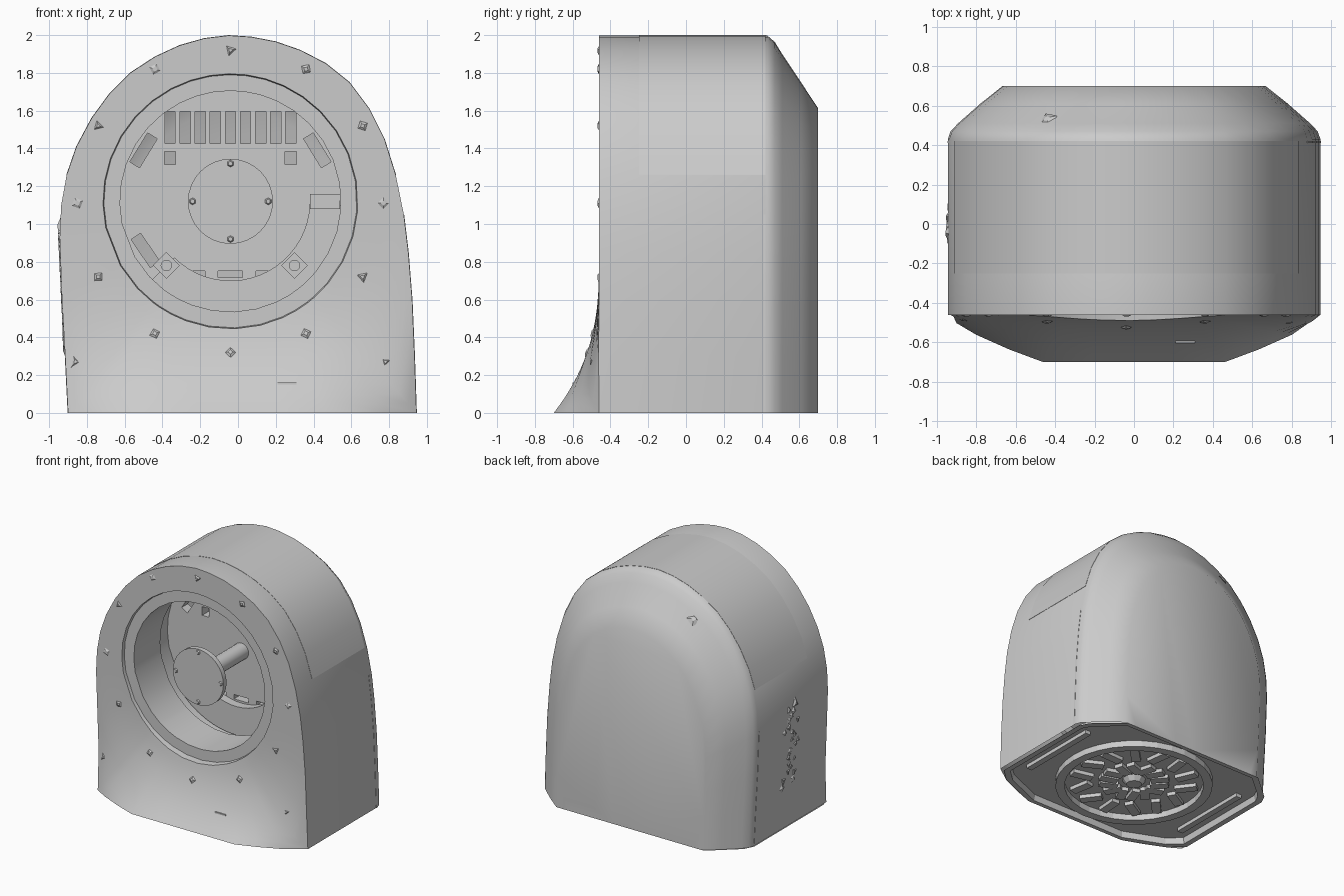
import bpy, bmesh, random
from math import sin, cos, pi, atan2, radians
from mathutils import Matrix, Vector

cube = bpy.data.objects.get("Cube")
if cube:
    bpy.data.objects.remove(cube)
random.seed(4)

grey = bpy.data.materials.new("housing grey")
grey.use_nodes = True
COLOUR = (0.6, 0.6, 0.6, 1)
grey.diffuse_color = COLOUR
grey.node_tree.nodes["Principled BSDF"].inputs["Base Color"].default_value = COLOUR

CX, CZ = -0.04, 1.12      # centre of the round opening
FRONT, PLATE = -0.46, 0.1  # depth of front face and inner plate


def finish(name, bm, smooth=0):
    bmesh.ops.recalc_face_normals(bm, faces=bm.faces)
    mesh = bpy.data.meshes.new(name)
    bm.to_mesh(mesh)
    bm.free()
    mesh.materials.append(grey)
    ob = bpy.data.objects.new(name, mesh)
    bpy.context.collection.objects.link(ob)
    if smooth:
        bpy.ops.object.select_all(action='DESELECT')
        ob.select_set(True)
        bpy.context.view_layer.objects.active = ob
        bpy.ops.object.shade_smooth_by_angle(angle=radians(smooth))
    return ob


def add_box(bm, centre, size, turn=0, axis='Y'):
    m = Matrix.Translation(centre) @ Matrix.Rotation(turn, 4, axis) @ Matrix.Diagonal((*size, 1))
    bmesh.ops.create_cube(bm, size=1, matrix=m)


def add_rod(bm, centre, r1, r2, depth, direction=(0, -1, 0), sides=32, spin=0):
    turn = Vector(direction).to_track_quat('Z', 'Y').to_matrix().to_4x4()
    m = Matrix.Translation(centre) @ turn @ Matrix.Rotation(spin, 4, 'Z')
    bmesh.ops.create_cone(bm, cap_ends=True, segments=sides, radius1=r1, radius2=r2, depth=depth, matrix=m)


def add_chip(bm, centre, direction):
    """Shallow angular stud lying almost flush with a surface."""
    r = random.uniform(.04, .055)
    add_rod(bm, centre, r, r * .3, .016, direction, random.choice((3, 4)), random.random() * 3)


def add_ring(bm, r_in, r_out, lo, hi, place, start=0, end=360, steps=32):
    """Square-section ring or arc; place maps (u, v, depth) to a point."""
    full = end - start == 360
    rows = []
    for i in range(steps if full else steps + 1):
        a = radians(start + (end - start) * i / steps)
        rows.append([bm.verts.new(place(r * cos(a), r * sin(a), d))
                     for r, d in ((r_in, lo), (r_out, lo), (r_out, hi), (r_in, hi))])
    for a, b in zip(rows, rows[1:] + rows[:1] if full else rows[1:]):
        for j in range(4):
            k = (j + 1) % 4
            bm.faces.new((a[j], a[k], b[k], b[j]))
    if not full:
        bm.faces.new(rows[0])
        bm.faces.new(rows[-1])


def facing(u, v, d):
    return (CX + u, d, CZ + v)


def upright(u, v, d):
    return (u, v, d)


# Arched outline, bottom right over the top to bottom left
ARCH = [(.945, 0), (.935, .3), (.922, .6), (.902, .85), (.878, 1.05), (.835, 1.26), (.775, 1.45),
        (.695, 1.61), (.59, 1.75), (.465, 1.85), (.33, 1.92), (.2, 1.965), (.07, 1.99),
        (-.05, 1.998), (-.18, 1.982), (-.31, 1.945), (-.44, 1.885), (-.57, 1.8), (-.68, 1.69),
        (-.775, 1.56), (-.855, 1.41), (-.907, 1.26), (-.936, 1.1), (-.944, .93), (-.932, .6), (-.915, .3),
        (-.9, 0)]
BASE = [(x, 0) for x in (-.8, -.63, -.46, -.23, 0, .23, .46, .63, .8)]
OUTLINE = ARCH + BASE


def front_y(x, z):
    """Front face, flaring forward into a skirt near the base."""
    width = min(1, max(0, (.94 - abs(x)) / .48)) ** .7
    return FRONT - .24 * max(0, 1 - z / .8) ** 2.6 * width


def circle_loop(r, y):
    angles = [atan2(z - CZ, x - CX) for x, z in OUTLINE]
    return [(CX + r * cos(a), y, CZ + r * sin(a)) for a in angles]


# Housing: loops from the inner cavity, out through the stepped rim,
# across the front and round to the back
loops = [circle_loop(r, y) for r, y in
         ((.66, PLATE), (.66, -.1), (.585, -.1), (.585, -.435), (.67, -.435))]
rim = circle_loop(.675, FRONT)
for i in range(13):
    t = i / 12
    row = []
    for (x, z), p in zip(OUTLINE, rim):
        px, pz = p[0] + (x - p[0]) * t, p[2] + (z - p[2]) * t
        row.append((px, front_y(px, pz), pz))
    loops.append(row)
for y, sx, sz in ((.43, 1, 1), (.47, .985, .983), (.51, .945, .95), (.61, .825, .875), (.7, .705, .807)):
    loops.append([(x * sx, y, z * sz) for x, z in OUTLINE])
bm = bmesh.new()
rows = [[bm.verts.new(p) for p in loop] for loop in loops]
for a, b in zip(rows, rows[1:]):
    for j in range(len(OUTLINE)):
        k = (j + 1) % len(OUTLINE)
        if any(v.co.z > .001 for v in (a[j], a[k], b[j], b[k])):
            bm.faces.new((a[j], a[k], b[k], b[j]))
bm.faces.new(rows[-1])
finish("housing", bm, 44)

# Base with a lip and a recessed floor
half = [(.46, -.7), (.8, -.56), (.91, FRONT), (.91, .43), (.87, .51), (.65, .7)]
foot = half + [(-x, y) for x, y in half[::-1]]
bm = bmesh.new()
rows = [[bm.verts.new((x * s, y * s, z)) for x, y in foot] for s, z in ((1, 0), (.95, 0), (.94, .05))]
for a, b in zip(rows, rows[1:]):
    for j in range(len(foot)):
        k = (j + 1) % len(foot)
        bm.faces.new((a[j], a[k], b[k], b[j]))
bm.faces.new(rows[-1])
finish("base_floor", bm)

# Foot ring, vent fins, centre boss and rails underneath
bm = bmesh.new()
add_ring(bm, .53, .6, 0, .05, upright)
finish("foot_ring", bm)
bm = bmesh.new()
for i in range(14):
    a = 2 * pi * i / 14
    for r, length in ((.2, .14), (.41, .17)):
        add_box(bm, (r * cos(a), r * sin(a), .035), (length, .07, .03), a + random.uniform(-.6, .6), 'Z')
finish("base_fins", bm)
bm = bmesh.new()
add_rod(bm, (0, 0, .03), .09, .06, .04, (0, 0, -1), 10)
finish("base_boss", bm)
bm = bmesh.new()
for side in (-1, 1):
    add_box(bm, (side * .75, 0, .035), (.05, .7, .03))
finish("base_rails", bm)


# Thin panels following the sides
def side_panel(name, points, y0, y1):
    bm = bmesh.new()
    rows = []
    for x, z in points:
        n = Vector((x, 0, max(0, z - 1))).normalized() * .002
        rows.append([bm.verts.new((x + n.x * s, y, z + n.z * s)) for y, s in ((y0, 0), (y0, 1), (y1, 1), (y1, 0))])
    for a, b in zip(rows, rows[1:]):
        for j in range(3):
            bm.faces.new((a[j], a[j + 1], b[j + 1], b[j]))
    for end in (rows[0], rows[-1]):
        bm.faces.new(end)
    finish(name, bm, 30)


side_panel("top_cover", [p for p in ARCH if p[1] >= 1.26], -.25, .42)
side_panel("left_seam", [p for p in ARCH[:9] if p[1] < 1.1], .41, .42)
side_panel("right_seam", [p for p in ARCH[-9:] if p[1] < 1.1], .41, .42)

# Inner plate with slots cut through
bm = bmesh.new()
add_rod(bm, (CX, PLATE + .04, CZ), .67, .67, .08, sides=48)
plate = finish("inner_plate", bm)
bm = bmesh.new()
for i in range(9):
    add_box(bm, (CX - .32 + .08 * i, PLATE, CZ + .39), (.055, .4, .17))
for side in (-1, 1):
    add_box(bm, (CX + side * .32, PLATE, CZ + .23), (.06, .4, .07))
for u, v, turn in ((-.46, .27, .55), (.46, .27, -.55), (-.45, -.26, -.6)):
    add_box(bm, (CX + u, PLATE, CZ + v), (.06, .4, .18), turn)
for u in (-.2, 0, .2):
    add_box(bm, (CX + u, PLATE, CZ - .385), (.13, .4, .035))
cutter = finish("slot_cutter", bm)
cutter.hide_render = True
cut = plate.modifiers.new("slots", 'BOOLEAN')
cut.object = cutter
cut.solver = 'EXACT'
bpy.context.view_layer.objects.active = plate
bpy.ops.object.modifier_apply(modifier=cut.name)
bpy.data.objects.remove(cutter)

# Curved ledge, mounting tabs and side block inside the opening
bm = bmesh.new()
add_ring(bm, .42, .65, .03, PLATE, facing, 225, 358, 20)
finish("inner_ledge", bm)
bm = bmesh.new()
for a in (225, 315):
    u, v = .48 * cos(radians(a)), .48 * sin(radians(a))
    add_box(bm, facing(u, v, .03), (.1, .06, .1), radians(45))
    add_rod(bm, facing(u, v, -.005), .03, .03, .02, sides=12)
add_box(bm, facing(.5, 0, .02), (.16, .1, .08))
finish("mounting_tabs", bm)

# Central hub on its shaft
bm = bmesh.new()
add_rod(bm, facing(0, 0, -.43), .225, .225, .04)
finish("hub_disc", bm, 30)
bm = bmesh.new()
add_rod(bm, facing(0, 0, -.16), .065, .065, .52, sides=20)
finish("hub_shaft", bm, 30)
bm = bmesh.new()
for i in range(4):
    add_rod(bm, facing(.2 * cos(i * pi / 2), .2 * sin(i * pi / 2), -.452), .022, .012, .012, sides=6)
finish("hub_screws", bm)

# Small studs round the front and on the back bevel
spots = [(0, 1.92), (0, .32)]
for u, z in ((.4, 1.82), (.7, 1.52), (.81, 1.11), (.7, .72), (.4, .42), (.82, .27)):
    spots += [(u, z), (-u, z)]
bm = bmesh.new()
for u, z in spots:
    x = CX + u
    slope = (front_y(x, z + .02) - front_y(x, z - .02)) / .04
    add_chip(bm, (x, front_y(x, z), z), (0, -1, slope))
for side in (-1, 1):
    add_chip(bm, (CX + side * .4, .53, 1.745), (side * .4, .6, .65))
finish("studs", bm)

# Side grille and front port
bm = bmesh.new()
for i in range(24):
    z = .34 + .028 * i
    add_chip(bm, (-.902 - .045 * z, random.uniform(-.1, .1), z), (-1, 0, 0))
finish("side_grille", bm)
bm = bmesh.new()
add_box(bm, (.26, front_y(.26, .155), .155), (.1, .01, .012))
finish("front_port", bm)
